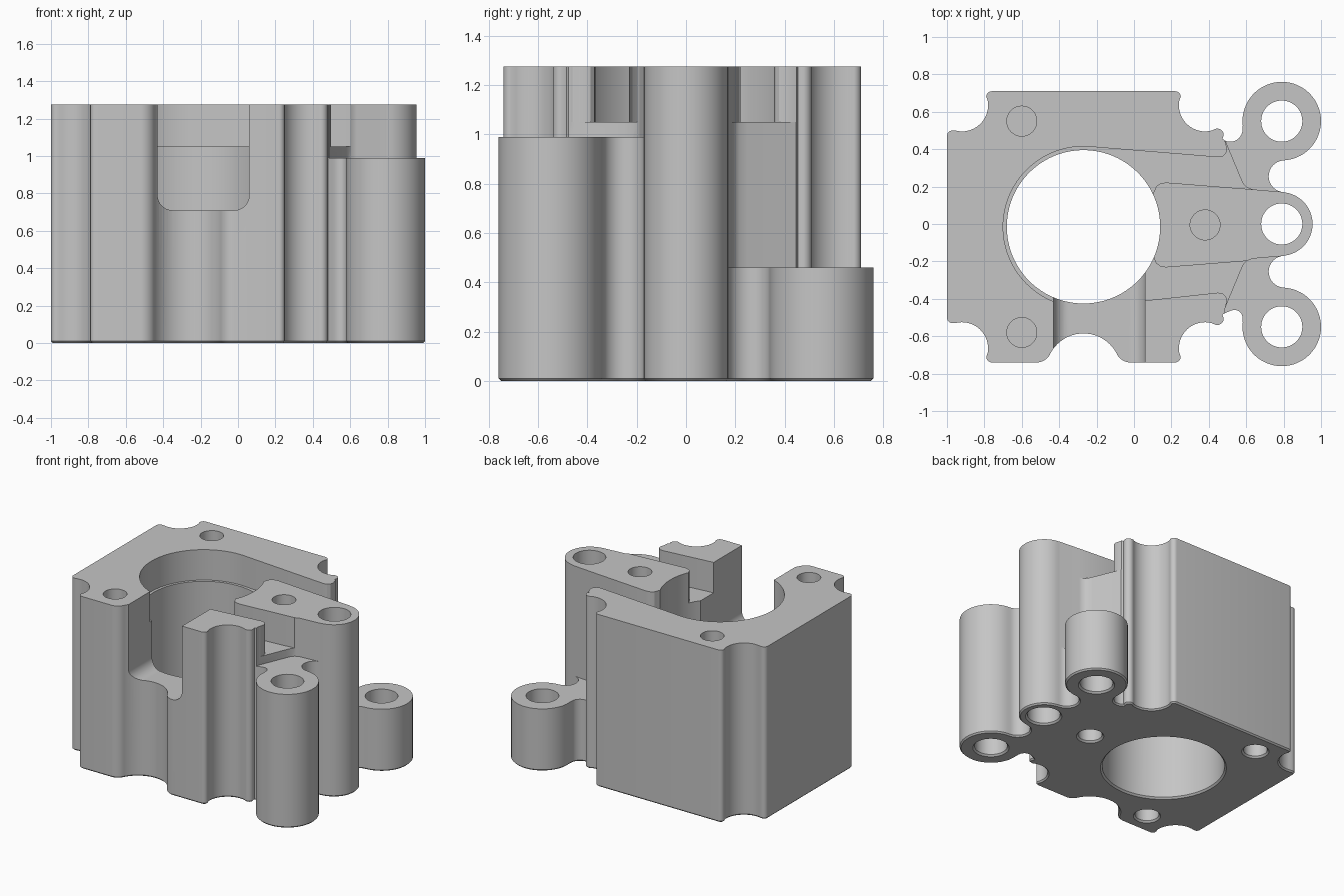
import bpy, bmesh, math
from mathutils import Matrix, Vector

old = bpy.data.objects.get("Cube")
if old:
    bpy.data.objects.remove(old, do_unlink=True)

TOP = 1.275
HIGH = 1.5
MID = -0.015          # centre line of the block and bore
BORE_X = -0.27


def arc(cx, cy, r, a0, a1, n=12):
    """Points along an arc, angles in degrees."""
    steps = [math.radians(a0 + (a1 - a0) * i / n) for i in range(n + 1)]
    return [(cx + r * math.cos(a), cy + r * math.sin(a)) for a in steps]


def inset(pts, d):
    """Counter-clockwise outline moved inward by d."""
    result = []
    for i, p in enumerate(pts):
        before = Vector(p) - Vector(pts[i - 1])
        after = Vector(pts[(i + 1) % len(pts)]) - Vector(p)
        n1, n2 = (Vector((-v.y, v.x)).normalized() for v in (before, after))
        result.append(Vector(p) + (n1 + n2) * d / (1 + n1.dot(n2)))
    return result


def loft(name, rings, matrix=None):
    """Closed solid through a stack of (outline, height) rings."""
    bm = bmesh.new()
    loops = [[bm.verts.new((x, y, z)) for x, y in pts] for pts, z in rings]
    n = len(loops[0])
    for a, b in zip(loops, loops[1:]):
        for i in range(n):
            j = (i + 1) % n
            bm.faces.new((a[i], a[j], b[j], b[i]))
    bm.faces.new(loops[0][::-1])
    bm.faces.new(loops[-1])
    if matrix:
        bm.transform(matrix)
    bmesh.ops.recalc_face_normals(bm, faces=bm.faces)
    mesh = bpy.data.meshes.new(name)
    bm.to_mesh(mesh)
    bm.free()
    obj = bpy.data.objects.new(name, mesh)
    bpy.context.collection.objects.link(obj)
    return obj


def prism(name, pts, z0, z1, matrix=None):
    return loft(name, [(pts, z0), (pts, z1)], matrix)


def drill(name, x, y, r, top, n=48):
    """Round cutter from below, flared where it leaves the underside."""
    rings = [(-0.02, r + 0.032), (0.012, r), (top, r)]
    return loft(name, [(arc(x, y, rr, 0, 360, n)[:-1], z) for z, rr in rings])


def mirror(pts, shift=0.0):
    return [(x, -y - shift) for x, y in reversed(pts)]


def mirror_outline(pts):
    """The block sits slightly off the centre line of the bosses."""
    return [(x, -y - 0.03 * max(0, min(1, (0.58 - x) / 0.08)))
            for x, y in reversed(pts)]


# Block outline with corner notches, ears and the middle boss
right_half = (arc(0.785, 0, 0.17, 0, 84, 16)
              + arc(0.805, 0.255, 0.085, 268, 95, 16)
              + arc(0.79, 0.55, 0.21, -82, 187, 40)
              + arc(0.515, 0.505, 0.065, 0, -130, 12)
              + arc(0.445, 0.475, 0.035, 0, 110, 8)
              + arc(0.38, 0.635, 0.14, -75, -190, 16)
              + arc(0.22, 0.68, 0.03, 0, 90, 6))
left_half = (arc(-0.76, 0.68, 0.03, 90, 180, 6)
             + arc(-0.92, 0.635, 0.14, 10, -105, 16)
             + arc(-0.97, 0.47, 0.03, 90, 180, 6))
groove = (arc(-0.52, -0.66, 0.08, 270, 330, 8)
          + arc(BORE_X, -0.785, 0.2, 152, 28, 20)
          + arc(-0.02, -0.66, 0.08, 210, 270, 8))
outline = (right_half + left_half + mirror_outline(left_half) + groove
           + mirror_outline(right_half)[:-1])
body = loft("cylinder_block",
            [(inset(outline, 0.01), 0), (outline, 0.01), (outline, TOP)])

cutters = []

# Shallow recess around the bore, running out on both sides of the tongue
slot = [(0.45, 0.357), (0.475, 0.362), (0.492, 0.378), (0.498, 0.4),
        (0.485, 0.45), (0.5, 0.5), (0.5, 0.9), (1.1, 0.9), (1.1, 0.172),
        (0.8, 0.172), (0.17, 0.222), (0.14, 0.216), (0.118, 0.2),
        (0.108, 0.175), (0.09, 0.14), (0, 0.14)]
recess = arc(BORE_X, MID, 0.43, 270, 88, 48) + slot + mirror(slot, 0.01)
cutters.append(prism("recess_cutter", recess, 1.05, HIGH))

# Steps down to the two ears
step = [(0.487, 0.45), (0.57, 0.25), (0.585, 0.217), (0.603, 0.197),
        (0.635, 0.185), (0.8, 0.171), (1.2, 0.171), (1.2, 1), (0.487, 1)]
cutters.append(prism("back_ear_cutter", step, 0.46, HIGH))
cutters.append(prism("front_ear_cutter", mirror(step), 0.99, HIGH))

# Round-cornered window in the front wall
window = ([(-0.43, HIGH)] + arc(-0.35, 0.79, 0.08, 180, 270, 10)
          + arc(-0.02, 0.79, 0.08, 270, 360, 10) + [(0.06, HIGH)])
cutters.append(prism("window_cutter", window, 0.2, 1.0,
                     Matrix.Rotation(math.pi / 2, 4, 'X')))

# Main bore, ear and boss holes, and blind bolt holes at both ends
cutters.append(drill("bore_cutter", BORE_X, MID, 0.41, HIGH, 96))
for y in (-0.55, 0, 0.55):
    cutters.append(drill("stud_cutter", 0.79, y, 0.11, HIGH))
for x, y in ((-0.6, 0.55), (-0.6, -0.58), (0.38, -0.005)):
    cutters.append(drill("lower_bolt_cutter", x, y, 0.08, 0.45))
    cutters.append(prism("upper_bolt_cutter", arc(x, y, 0.08, 0, 360, 48)[:-1],
                         0.8, HIGH))

bpy.context.view_layer.objects.active = body
body.select_set(True)
for cutter in cutters:
    cutter.hide_render = True
    mod = body.modifiers.new("cut", 'BOOLEAN')
    mod.operation = 'DIFFERENCE'
    mod.solver = 'EXACT'
    mod.object = cutter
    bpy.ops.object.modifier_apply(modifier=mod.name)
    bpy.data.objects.remove(cutter, do_unlink=True)

# One plain metal colour
metal = bpy.data.materials.new("light grey metal")
metal.use_nodes = True
colour = (0.56, 0.56, 0.56, 1)
metal.diffuse_color = colour
metal.node_tree.nodes["Principled BSDF"].inputs["Base Color"].default_value = colour
body.data.materials.clear()
body.data.materials.append(metal)
for poly in body.data.polygons:
    poly.material_index = 0

bpy.ops.object.shade_smooth_by_angle(angle=math.radians(30))
